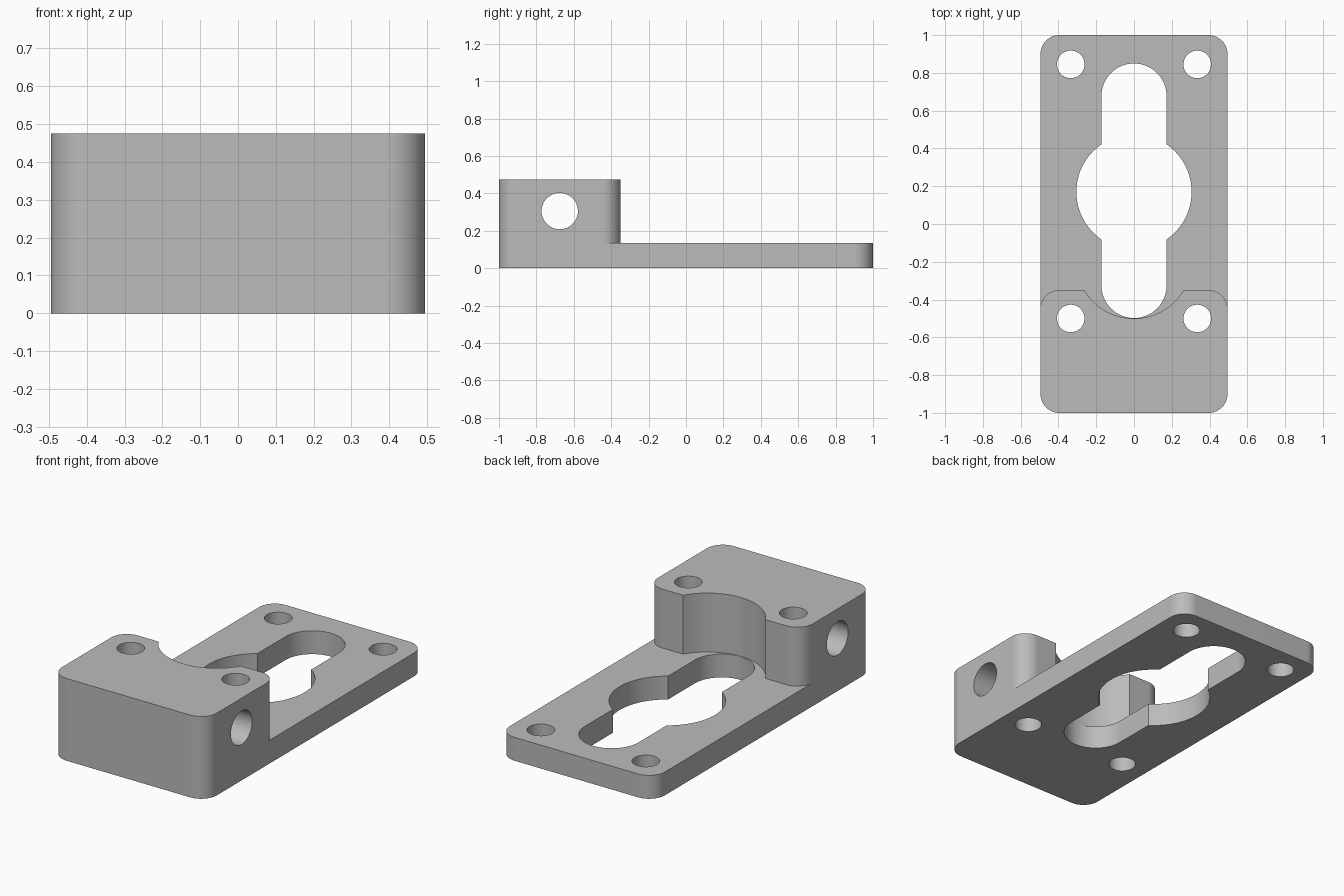
import bpy, bmesh
from math import sin, cos, pi, asin
from mathutils import Matrix

if "Cube" in bpy.data.objects:
    bpy.data.objects.remove(bpy.data.objects["Cube"], do_unlink=True)

HALF_W, HALF_L, FILLET = 0.495, 1.0, 0.1
PLATE_H, BLOCK_H, BLOCK_BACK = 0.135, 0.475, -0.35

grey = bpy.data.materials.new("grey")
grey.use_nodes = True
colour = (0.5, 0.5, 0.5, 1)
grey.diffuse_color = colour
grey.node_tree.nodes["Principled BSDF"].inputs["Base Color"].default_value = colour


def arc(cx, cy, r, start, end, steps=16):
    return [(cx + r * cos(start + (end - start) * i / steps),
             cy + r * sin(start + (end - start) * i / steps)) for i in range(steps + 1)]


def extrude(name, outline, z0, z1):
    """Closed solid made from an outline in the xy plane."""
    bm = bmesh.new()
    face = bm.faces.new([bm.verts.new((x, y, z0)) for x, y in outline])
    up = bmesh.ops.extrude_face_region(bm, geom=[face])
    verts = [v for v in up["geom"] if isinstance(v, bmesh.types.BMVert)]
    bmesh.ops.translate(bm, verts=verts, vec=(0, 0, z1 - z0))
    bmesh.ops.recalc_face_normals(bm, faces=bm.faces)
    mesh = bpy.data.meshes.new(name)
    bm.to_mesh(mesh)
    bm.free()
    mesh.materials.append(grey)
    obj = bpy.data.objects.new(name, mesh)
    bpy.context.collection.objects.link(obj)
    return obj


def cut(target, cutter):
    """Subtract the cutter for good and remove it."""
    mod = target.modifiers.new("cut", "BOOLEAN")
    mod.operation, mod.solver, mod.object = "DIFFERENCE", "EXACT", cutter
    graph = bpy.context.evaluated_depsgraph_get()
    mesh = bpy.data.meshes.new_from_object(target.evaluated_get(graph))
    target.modifiers.clear()
    target.data = mesh
    bpy.data.objects.remove(cutter, do_unlink=True)


# Rounded body, full block height
ix, iy = HALF_W - FILLET, HALF_L - FILLET
outline = []
for k, (sx, sy) in enumerate([(1, 1), (-1, 1), (-1, -1), (1, -1)]):
    outline += arc(sx * ix, sy * iy, FILLET, k * pi / 2, (k + 1) * pi / 2)
body = extrude("mounting_bracket", outline, 0, BLOCK_H)

# Space above the plate: rounded block corners and a round scallop
R, scallop_y = 0.305, -0.195
a = asin((scallop_y - BLOCK_BACK) / R)
corner = arc(ix + 0.0005, BLOCK_BACK - FILLET, FILLET, 0, pi / 2)
step = [(0.7, 1.2), (0.7, BLOCK_BACK - FILLET)] + corner
step += arc(0, scallop_y, R, -a, a - pi, 48)
step += [(-x, y) for x, y in reversed(corner)]
step += [(-0.7, BLOCK_BACK - FILLET), (-0.7, 1.2)]
cut(body, extrude("step_cutter", step, PLATE_H, 0.7))

# Long slot with a wide round middle
r, mid_y = 0.172, 0.17
b = asin((R * R - r * r) ** 0.5 / R)
slot = arc(0, 0.85 - r, r, 0, pi, 32) + arc(0, mid_y, R, pi - b, pi + b, 32)
slot += arc(0, r - 0.498, r, pi, 2 * pi, 32) + arc(0, mid_y, R, -b, b, 32)
cut(body, extrude("slot_cutter", slot, -0.1, 0.7))

# Four upright screw holes
for x in (-0.335, 0.335):
    for y in (-0.5, 0.845):
        cut(body, extrude("hole_cutter", arc(x, y, 0.073, 0, 2 * pi, 40)[:-1], -0.1, 0.7))

# Cross hole through the block
cross = extrude("cross_cutter", arc(0, 0, 0.097, 0, 2 * pi, 48)[:-1], -0.7, 0.7)
cross.data.transform(Matrix.Translation((0, -0.675, 0.305)) @ Matrix.Rotation(pi / 2, 4, "Y"))
cut(body, cross)

# Smooth curves, crisp edges
bpy.ops.object.select_all(action="DESELECT")
body.select_set(True)
bpy.context.view_layer.objects.active = body
bpy.ops.object.shade_smooth_by_angle(angle=pi / 6)
weighted = body.modifiers.new("weighted_normals", "WEIGHTED_NORMAL")
weighted.keep_sharp = True
